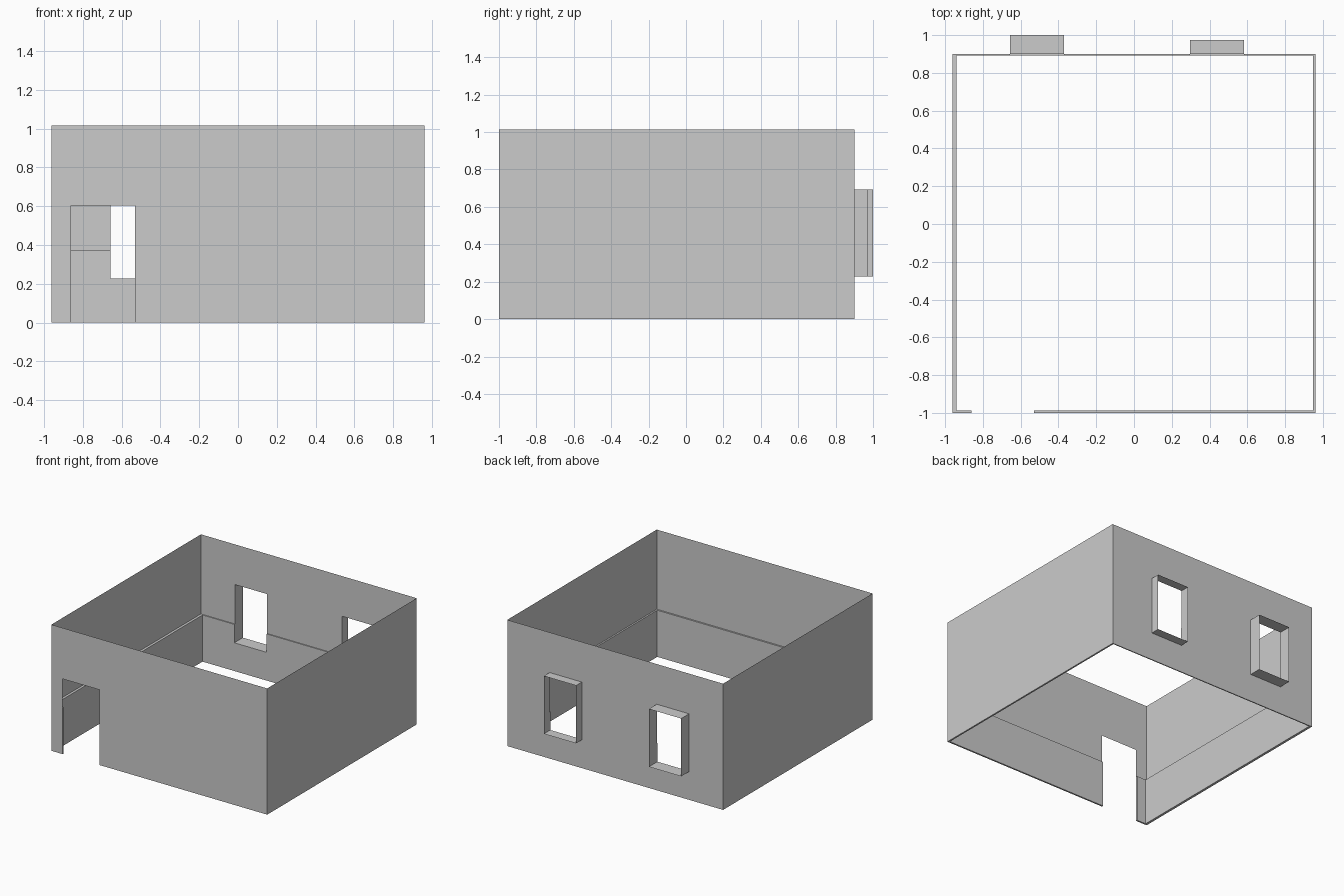
import bpy, bmesh
from mathutils import Vector

if "Cube" in bpy.data.objects:
    bpy.data.objects.remove(bpy.data.objects["Cube"])

X, YF, YB, H = 0.96, -1.0, 0.9, 1.015      # room outline and wall height
DADO = 0.375                               # height of the thicker lower lining
INNER = {'left': -0.94, 'right': 0.947, 'front': -0.987, 'back': 0.892}
DOOR = (-0.86, -0.53, 0.0, 0.605)
WINDOWS = [("left", (-0.657, -0.37, 0.227, 0.692), 1.0),
           ("right", (0.297, 0.583, 0.227, 0.692), 0.973)]
HOLES = {'front': [DOOR], 'back': [w[1] for w in WINDOWS]}
OUTER = {'left': -X, 'right': X, 'front': YF, 'back': YB}


def finish(bm, name):
    mesh = bpy.data.meshes.new(name)
    bm.to_mesh(mesh)
    bm.free()
    obj = bpy.data.objects.new(name, mesh)
    bpy.context.collection.objects.link(obj)


def ends(side, planes):
    """Start and end of a wall along its own direction."""
    a, b = ('left', 'right') if side in ('front', 'back') else ('front', 'back')
    return planes[a], planes[b]


def outward(side):
    return {'left': Vector((-1, 0, 0)), 'right': Vector((1, 0, 0)),
            'front': Vector((0, -1, 0)), 'back': Vector((0, 1, 0))}[side]


def sheet(bm, side, planes, top):
    """Flat wall sheet with rectangular openings left out."""
    u0, u1 = ends(side, planes)
    holes = HOLES.get(side, [])
    us = sorted({u0, u1} | {u for h in holes for u in h[:2]})
    zs = sorted({0.0, top} | {z for h in holes for z in h[2:] if z < top})
    verts = {}

    def vert(u, z):
        if (u, z) not in verts:
            d = planes[side]
            verts[u, z] = bm.verts.new((u, d, z) if side in ('front', 'back') else (d, u, z))
        return verts[u, z]

    faces = []
    for a, b in zip(us, us[1:]):
        for c, d in zip(zs, zs[1:]):
            mu, mz = (a + b) / 2, (c + d) / 2
            if any(h[0] < mu < h[1] and h[2] < mz < h[3] for h in holes):
                continue
            faces.append(bm.faces.new([vert(a, c), vert(b, c), vert(b, d), vert(a, d)]))
    return faces


def face_towards(faces, all_faces, direction):
    faces[0].normal_update()
    if faces[0].normal.dot(direction) < 0:
        bmesh.ops.reverse_faces(all_faces[0], faces=all_faces[1])


# Outer walls: four thin sheets
bm = bmesh.new()
for side in OUTER:
    fs = sheet(bm, side, OUTER, H)
    face_towards(fs, (bm, fs), outward(side))
bmesh.ops.remove_doubles(bm, verts=bm.verts, dist=1e-4)
finish(bm, "walls")

# Lower lining: inner face, top ledge, jambs and underside, mitred at corners
for side in OUTER:
    bm = bmesh.new()
    fs = sheet(bm, side, INNER, DADO)
    ax = 0 if side in ('front', 'back') else 1
    lo, hi = ends(side, INNER)
    out_lo, out_hi = ends(side, OUTER)
    edges = [e for e in bm.edges if e.is_boundary and
             not any(all(abs(v.co[ax] - u) < 1e-5 for v in e.verts) for u in (lo, hi))]
    new = bmesh.ops.extrude_edge_only(bm, edges=edges)['geom']
    for v in (g for g in new if isinstance(g, bmesh.types.BMVert)):
        v.co[1 - ax] = OUTER[side]
        if abs(v.co[ax] - lo) < 1e-5:
            v.co[ax] = out_lo
        elif abs(v.co[ax] - hi) < 1e-5:
            v.co[ax] = out_hi
    bmesh.ops.recalc_face_normals(bm, faces=bm.faces)
    face_towards(fs, (bm, bm.faces[:]), -outward(side))
    finish(bm, "lower_lining_" + side)

# Window reveals: open tubes sticking out of the back wall
for name, (x0, x1, z0, z1), depth in WINDOWS:
    bm = bmesh.new()
    corners = [(x0, z0), (x1, z0), (x1, z1), (x0, z1)]
    near = [bm.verts.new((x, YB, z)) for x, z in corners]
    far = [bm.verts.new((x, depth, z)) for x, z in corners]
    for i in range(4):
        j = (i + 1) % 4
        bm.faces.new([near[i], near[j], far[j], far[i]])
    finish(bm, "window_reveal_" + name)
